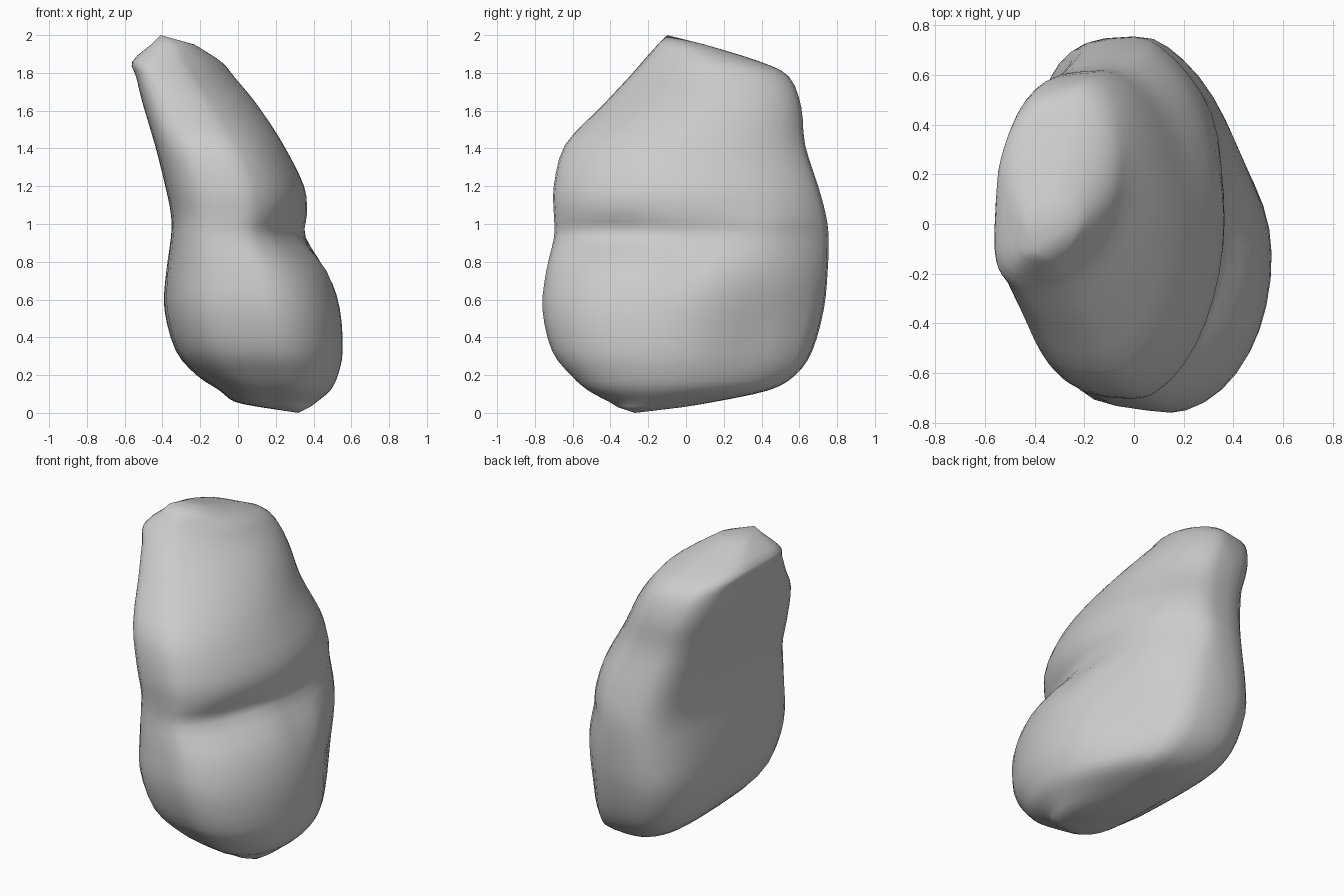
import bpy
import bmesh
from math import cos, sin, pi, exp, copysign
from mathutils import Vector

SEGMENTS = 40
STEPS = 3
FLAT_SIDE = 0.62   # squarer outline towards -x
ROUND_SIDE = 1.06  # rounder outline towards +x

# Horizontal slices: height, x min, x max, y min, y max, skew
SLICES = [
    (0.03, 0.12, 0.38, -0.36, -0.02, 0.1),
    (0.06, -0.02, 0.42, -0.41, 0.16, 0.15),
    (0.12, -0.1, 0.49, -0.52, 0.44, 0.2),
    (0.2, -0.22, 0.53, -0.61, 0.58, 0.2),
    (0.33, -0.33, 0.555, -0.71, 0.67, 0.18),
    (0.55, -0.39, 0.54, -0.76, 0.73, 0.16),
    (0.75, -0.38, 0.48, -0.74, 0.75, 0.1),
    (0.93, -0.355, 0.36, -0.7, 0.755, 0.0),
    (1.05, -0.355, 0.365, -0.7, 0.74, 0.0),
    (1.2, -0.385, 0.35, -0.7, 0.7, 0.0),
    (1.42, -0.44, 0.24, -0.64, 0.63, 0.0),
    (1.62, -0.5, 0.11, -0.45, 0.61, -0.1),
    (1.78, -0.54, -0.02, -0.3, 0.545, -0.25),
    (1.86, -0.56, -0.09, -0.23, 0.39, -0.3),
    (1.95, -0.46, -0.23, -0.15, 0.1, -0.25),
]
BOTTOM = Vector((0.32, -0.27, 0))
TOP = Vector((-0.41, -0.1, 2))

# Soft dents and bulges: centre, spread, push
DENTS = [
    (Vector((0.28, -0.4, 0.96)), Vector((0.25, 0.25, 0.09)), Vector((-0.03, 0.02, 0))),
    (Vector((0.42, -0.03, 0.78)), Vector((0.2, 0.08, 0.12)), Vector((-0.035, 0, 0))),
    (Vector((0.3, 0.42, 0.95)), Vector((0.2, 0.2, 0.13)), Vector((0.03, 0.01, 0))),
    (Vector((0.42, 0.38, 0.4)), Vector((0.3, 0.25, 0.25)), Vector((-0.04, -0.02, 0))),
]


def spline(a, b, c, d, t):
    return 0.5 * (2 * b + (c - a) * t + (2 * a - 5 * b + 4 * c - d) * t ** 2
                  + (3 * b - a - 3 * c + d) * t ** 3)


def smooth_slices(slices):
    """Fill in extra slices along a spline through the given ones."""
    padded = [slices[0]] + slices + [slices[-1]]
    filled = []
    for group in zip(padded, padded[1:], padded[2:], padded[3:]):
        for step in range(STEPS):
            filled.append([spline(*values, step / STEPS) for values in zip(*group)])
    return filled + [slices[-1]]


def outline(z, x0, x1, y0, y1, skew):
    """A skewed oval filling the limits, squarer on one side."""
    for i in range(SEGMENTS):
        angle = 2 * pi * i / SEGMENTS
        side = cos(angle + skew)
        blend = min(max(0.5 + 2 * side, 0), 1)
        power = FLAT_SIDE + (ROUND_SIDE - FLAT_SIDE) * blend
        across, along = (copysign(abs(v) ** power, v) for v in (side, sin(angle)))
        yield Vector(((x0 + x1 + (x1 - x0) * across) / 2,
                      (y0 + y1 + (y1 - y0) * along) / 2, z))


def press(point):
    moved = point.copy()
    for centre, spread, push in DENTS:
        offset = point - centre
        moved += push * exp(-sum((o / s) ** 2 for o, s in zip(offset, spread)))
    return moved


def build_rock():
    bm = bmesh.new()
    rings = [[bm.verts.new(press(p)) for p in outline(*s)]
             for s in smooth_slices(SLICES)]
    bottom, top = bm.verts.new(BOTTOM), bm.verts.new(TOP)
    for i in range(SEGMENTS):
        j = (i + 1) % SEGMENTS
        for low, high in zip(rings, rings[1:]):
            bm.faces.new((low[i], low[j], high[j], high[i]))
        bm.faces.new((bottom, rings[0][j], rings[0][i]))
        bm.faces.new((top, rings[-1][i], rings[-1][j]))
    bmesh.ops.recalc_face_normals(bm, faces=bm.faces)
    for face in bm.faces:
        face.smooth = True
    mesh = bpy.data.meshes.new("rock")
    bm.to_mesh(mesh)
    bm.free()
    rock = bpy.data.objects.new("rock", mesh)
    bpy.context.collection.objects.link(rock)
    return rock


def make_material(name, colour):
    material = bpy.data.materials.new(name)
    material.use_nodes = True
    material.diffuse_color = colour
    material.node_tree.nodes["Principled BSDF"].inputs["Base Color"].default_value = colour
    return material


default_cube = bpy.data.objects.get("Cube")
if default_cube:
    bpy.data.objects.remove(default_cube)

rock = build_rock()
rock.data.materials.append(make_material("stone grey", (0.6, 0.6, 0.6, 1)))
